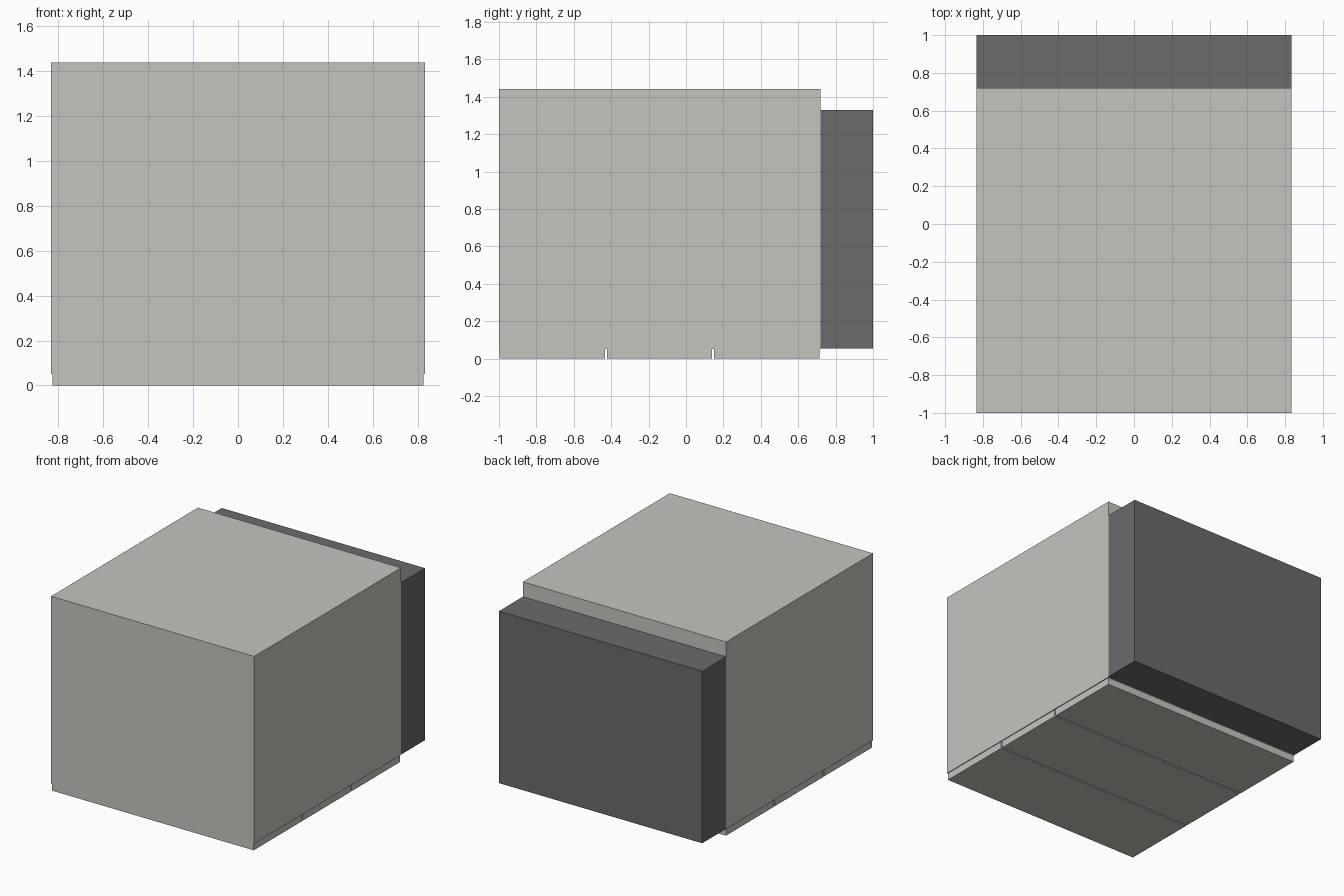
import bpy

if "Cube" in bpy.data.objects:
    bpy.data.objects.remove(bpy.data.objects["Cube"])


def material(name, rgb):
    m = bpy.data.materials.new(name)
    m.diffuse_color = (*rgb, 1.0)
    m.use_nodes = True
    m.node_tree.nodes["Principled BSDF"].inputs["Base Color"].default_value = m.diffuse_color
    return m


def box(name, lo, hi, mat):
    bpy.ops.mesh.primitive_cube_add(
        size=1, location=[(a + b) / 2 for a, b in zip(lo, hi)])
    ob = bpy.context.object
    ob.name = name
    ob.scale = [b - a for a, b in zip(lo, hi)]
    bpy.ops.object.transform_apply(location=False, rotation=False, scale=True)
    ob.data.materials.append(mat)
    return ob


light = material("warm light grey", (0.56, 0.555, 0.52))
dark = material("dark grey", (0.145, 0.144, 0.152))

# main cabinet
box("main_body", (-0.833, -1.0, 0.052), (0.833, 0.72, 1.44), light)

# lower, darker unit on the back
box("rear_unit", (-0.833, 0.72, 0.055), (0.833, 1.0, 1.33), dark)

# three base panels with narrow gaps between them
length, gap = 0.563, 0.011
for i in range(3):
    y = -0.997 + i * (length + gap)
    box(f"base_panel_{i + 1}", (-0.827, y, 0.0), (0.827, y + length, 0.052), light)
